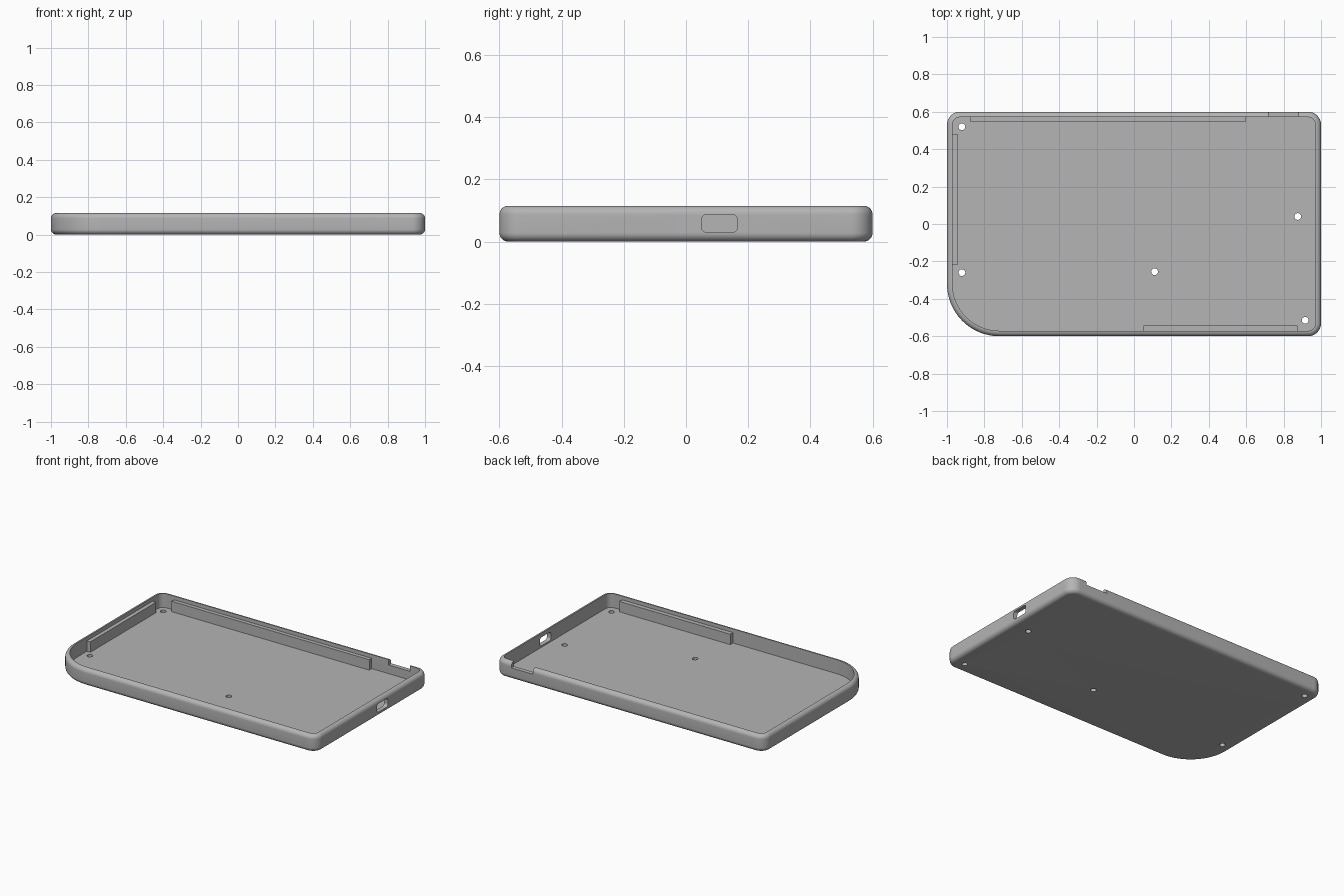
import bpy, bmesh
from math import sin, cos, pi
from mathutils import Vector

if "Cube" in bpy.data.objects:
    bpy.data.objects.remove(bpy.data.objects["Cube"], do_unlink=True)

HX, HY, HEIGHT = 1.0, 0.6, 0.115
WALL, FLOOR = 0.028, 0.02
ROUND = 0.028

grey = bpy.data.materials.new("plain_grey")
grey.use_nodes = True
colour = (0.46, 0.46, 0.46, 1)
grey.diffuse_color = colour
grey.node_tree.nodes["Principled BSDF"].inputs["Base Color"].default_value = colour


def make(name, bm):
    bmesh.ops.recalc_face_normals(bm, faces=bm.faces)
    mesh = bpy.data.meshes.new(name)
    bm.to_mesh(mesh)
    bm.free()
    mesh.materials.append(grey)
    obj = bpy.data.objects.new(name, mesh)
    bpy.context.collection.objects.link(obj)
    return obj


def outline(inset, steps=16):
    """Rounded rectangle with one large corner, shrunk by inset."""
    points = []
    corners = [(1, 1, 0.07), (-1, 1, 0.07), (-1, -1, 0.28), (1, -1, 0.07)]
    for i, (sx, sy, radius) in enumerate(corners):
        cx, cy = sx * (HX - radius), sy * (HY - radius)
        for k in range(steps + 1):
            a = (i + k / steps) * pi / 2
            points.append((cx + (radius - inset) * cos(a), cy + (radius - inset) * sin(a)))
    return points


def box(name, lo, hi, bevel=0.0):
    """Box between two corners, optionally rounded along its x edges."""
    bm = bmesh.new()
    bmesh.ops.create_cube(bm, size=1)
    lo, hi = Vector(lo), Vector(hi)
    for v in bm.verts:
        v.co = (lo + hi) / 2 + v.co * (hi - lo)
    if bevel:
        edges = [e for e in bm.edges if abs(e.verts[0].co.x - e.verts[1].co.x) > 1e-4]
        bmesh.ops.bevel(bm, geom=edges, offset=bevel, segments=6, profile=0.5, affect="EDGES")
    return make(name, bm)


def cylinder(name, x, y, radius):
    bm = bmesh.new()
    bmesh.ops.create_cone(bm, cap_ends=True, segments=32, radius1=radius, radius2=radius, depth=0.2)
    bmesh.ops.translate(bm, verts=bm.verts, vec=(x, y, 0))
    return make(name, bm)


# Tray shell: rounded outer skin, rim, inner wall and floor as one loft
arc = [i / 8 * pi / 2 for i in range(9)]
profile = [(ROUND * (1 - sin(a)), ROUND * (1 - cos(a))) for a in arc]
profile += [(ROUND * (1 - cos(a)), HEIGHT - ROUND * (1 - sin(a))) for a in arc]
profile += [(WALL + 0.001, HEIGHT), (WALL + 0.001, FLOOR)]
bm = bmesh.new()
rings = [[bm.verts.new((x, y, z)) for x, y in outline(inset)] for inset, z in profile]
for low, high in zip(rings, rings[1:]):
    for i in range(len(low)):
        j = (i + 1) % len(low)
        bm.faces.new((low[i], low[j], high[j], high[i]))
bm.faces.new(rings[0])
bm.faces.new(rings[-1])
tray = make("tray_shell", bm)

# Openings: side port, rim notch and screw holes
cutters = [
    box("port_cutter", (0.9, 0.05, 0.03), (1.1, 0.165, 0.087), 0.016),
    box("notch_cutter", (0.72, 0.55, 0.078), (0.88, 0.7, 0.2)),
]
for x, y in [(-0.92, 0.52), (-0.92, -0.26), (0.11, -0.255), (0.875, 0.04), (0.915, -0.515)]:
    cutters.append(cylinder("screw_hole_cutter", x, y, 0.018))
bpy.context.view_layer.objects.active = tray
for cutter in cutters:
    mod = tray.modifiers.new("opening", "BOOLEAN")
    mod.operation, mod.solver, mod.object = "DIFFERENCE", "EXACT", cutter
    bpy.ops.object.modifier_apply(modifier=mod.name)
    bpy.data.objects.remove(cutter, do_unlink=True)

bpy.ops.object.select_all(action="DESELECT")
tray.select_set(True)
bpy.ops.object.shade_smooth_by_angle(angle=pi / 6)

# Support ribs standing on the floor along three walls
base, top = FLOOR - 0.005, 0.09
box("back_rib", (-0.875, 0.545, base), (0.595, 0.58, top))
box("side_rib", (-0.98, -0.22, base), (-0.945, 0.48, top))
box("front_rib", (0.05, -0.58, base), (0.875, -0.542, top))
